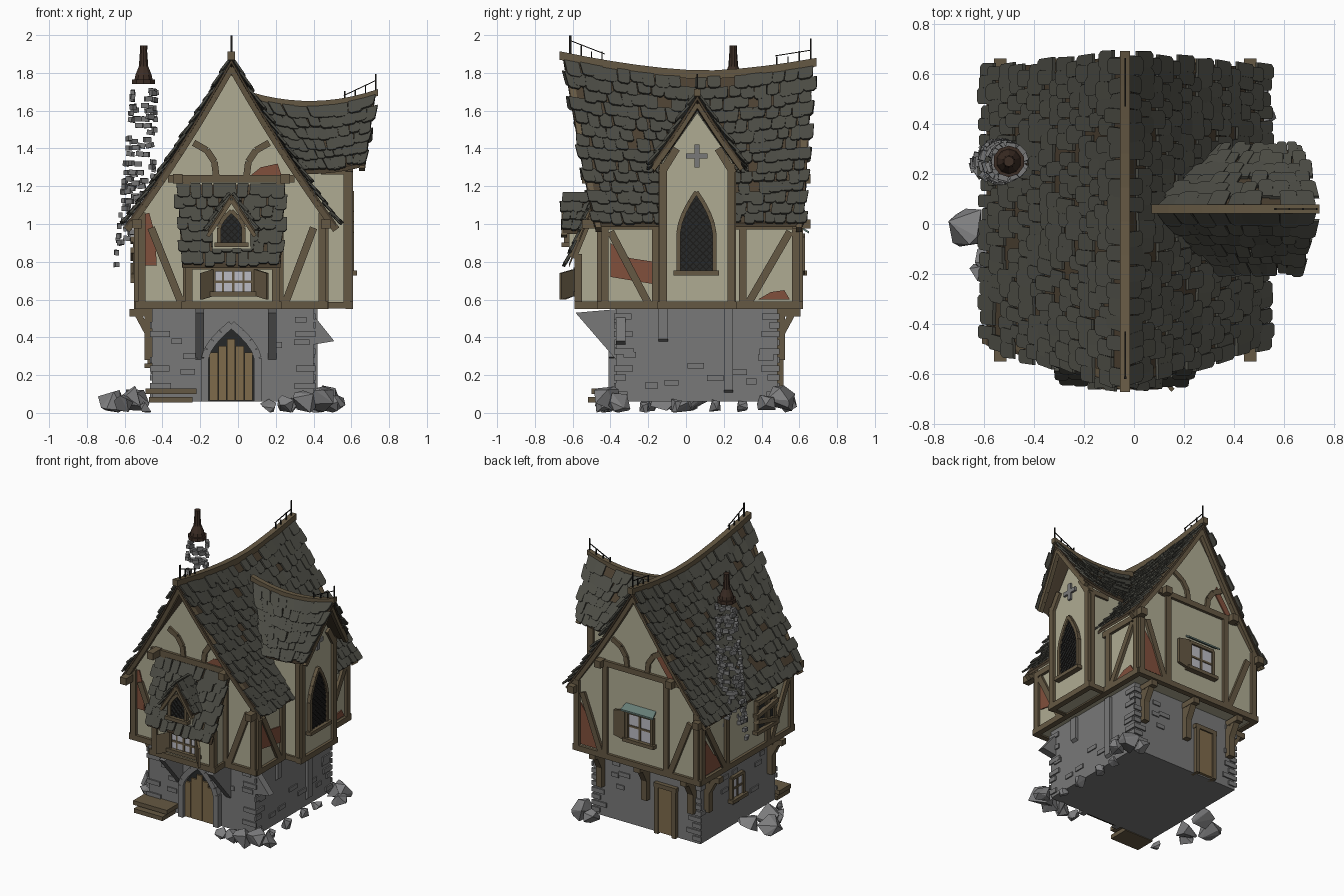
import bpy, bmesh, random
from math import pi, sin, cos
from mathutils import Vector as V, Matrix

if "Cube" in bpy.data.objects:
    bpy.data.objects.remove(bpy.data.objects["Cube"])
random.seed(7)
R = random.uniform
COL = dict(wood=(.13, .098, .056), plaster=(.43, .41, .29), slate=(.07, .07, .057), stone=(.19, .19, .19),
           brick=(.22, .08, .045), dark=(.02, .022, .022), door=(.21, .145, .07), iron=(.012, .011, .01),
           pot=(.045, .026, .018), deck=(.07, .05, .03), pane=(.5, .5, .55), awning=(.13, .2, .18), rock=(.21, .21, .215))
parts = {}

def part(name, col):
    if name not in parts:
        parts[name] = (bmesh.new(), col)
    return parts[name][0]

def slab(bm, pts, d):
    """Polygon extruded by a vector."""
    a = [bm.verts.new(p) for p in pts]
    b = [bm.verts.new(V(p) + V(d)) for p in pts]
    bm.faces.new(a)
    bm.faces.new(b[::-1])
    for i in range(len(a)):
        j = (i + 1) % len(a)
        bm.faces.new((a[i], b[i], b[j], a[j]))

def beam(bm, a, b, n, w, d):
    """Bar from a to b; w across, d along normal n."""
    a, b, n = V(a), V(b), V(n).normalized()
    s = (b - a).cross(n).normalized() * w / 2
    h = n * d / 2
    slab(bm, [a - s - h, a + s - h, a + s + h, a - s + h], b - a)

def box(bm, x0, x1, y0, y1, z0, z1):
    slab(bm, [(x0, y0, z0), (x1, y0, z0), (x1, y1, z0), (x0, y1, z0)], (0, 0, z1 - z0))

def plane(axis, pos):
    """Wall coordinates (u along, v up, o outward) to world."""
    s = 1 if pos > 0 else -1
    if axis == 'x':
        return lambda u, v, o=0: V((pos + s * o, u, v))
    return lambda u, v, o=0: V((u, pos + s * o, v))

def nrm(P):
    return P(0, 0, 1) - P(0, 0, 0)

def bars(bm, P, segs, w=.04, d=.04):
    for u0, v0, u1, v1 in segs:
        beam(bm, P(u0, v0), P(u1, v1), nrm(P), w, d)

def patch(bm, P, pts, d=.008):
    slab(bm, [P(u, v) for u, v in pts], nrm(P) * d)

def arch(c, z0, w, h, spring):
    """Pointed arch outline, starting and ending at the foot."""
    half = [(w / 2 * (1 - (i / 4) ** 1.6), z0 + spring + (h - spring) * i / 4) for i in range(5)]
    pts = [(c - w / 2, z0)] + [(c - x, z) for x, z in half] + [(c + x, z) for x, z in half[-2::-1]]
    return pts + [(c + w / 2, z0)]

def outline(bm, P, pts, w, d):
    bars(bm, P, [(*p, *q) for p, q in zip(pts, pts[1:])], w, d)

# ---- roof surfaces f(u, t): u along the ridge, t down the slope
CX = -.035
def ridge_z(y):
    return 1.775 + .155 * abs(y - .1) ** 1.6

def main_roof(s):
    def f(u, t):
        y = (-.645 + .16 * t) * (1 - u) + (.67 - .05 * t) * u
        z = ridge_z(y)
        return V((CX + s * .555 * t, y, z - (z - 1.005) * (t + .1 * t * (1 - t))))
    return f

def bay_z(x):
    return 1.622 + .48 * (x - .38) ** 2

def bay_roof(s):
    def f(u, t):
        x = (.08 + .26 * t) * (1 - u) + (.725 - .055 * t) * u
        return V((x, .06 + s * .235 * t, bay_z(x) - .335 * (t + .08 * t * (1 - t))))
    return f

def porch_roof(u, t):
    return V((CX + (u - .5) * (.57 - .05 * t), -.45 - .17 * t, 1.21 - .42 * t))

def dormer_roof(s):
    return lambda u, t: V((CX + s * .125 * t, -.65 * (1 - u) - (.45 + .09 * t) * u, 1.16 - .19 * t))

def roof(name, f, rows, cols, holes=.03):
    deck, bm = part(name + "_deck", 'deck'), part(name + "_shingles", 'slate')
    n = 8
    flip = (f(.51, .5) - f(.5, .5)).cross(f(.5, .51) - f(.5, .5)).z < 0
    for i in range(n):
        for j in range(n):
            q = [f((i + a) / n, (j + b) / n) for a, b in ((0, 0), (1, 0), (1, 1), (0, 1))]
            slab(deck, q, (0, 0, -.022))
    for r in range(rows):
        t0 = r / rows
        for c in range(cols + r % 2):
            u = min(max((c + .5 - .5 * (r % 2)) / cols, .2 / cols), 1 - .2 / cols)
            if random.random() < holes or (holes > .03 and sin(u * 17 + 1) * sin(t0 * 11) > .93):
                continue
            u += R(-.12, .12) / cols
            p = f(u, t0)
            du = f(u + .01, t0) - f(u - .01, t0)
            wd = du.length * 50 / cols * R(.84, 1.12)
            dn = f(u, t0 + 1 / rows) - p
            L = dn.length * R(1.05, 1.42)
            a, s = du.normalized(), dn.normalized()
            nn = a.cross(s) * (-1 if flip else 1)
            s = (s + nn * R(.08, .2) + a * R(-.1, .1)).normalized()
            h, k = wd / 2, wd * .2
            o = p + nn * R(.001, .007)
            slab(bm, [o - a * h, o + a * h, o + a * h + s * (L - k), o + a * (h - k) + s * L,
                      o - a * (h - k) + s * L, o - a * h + s * (L - k * R(.6, 1.2))], nn * .013)

def barge(f, u, n, w=.05):
    bm = part("bargeboards", 'wood')
    for i in range(6):
        beam(bm, f(u, i / 6) - V((0, 0, .035)), f(u, (i + 1) / 6) - V((0, 0, .035)), n, w, .03)

for s in (-1, 1):
    roof("main_roof", main_roof(s), 14, 19, .04)
    roof("bay_roof", bay_roof(s), 6, 9)
    roof("dormer_roof", dormer_roof(s), 4, 4, 0)
    for u in (0.02, .98):
        barge(main_roof(s), u, (0, 1, 0), .04)
    barge(bay_roof(s), .96, (1, 0, 0), .025)
    barge(dormer_roof(s), .04, (0, 1, 0), .02)
roof("porch_roof", porch_roof, 7, 9, .02)

# ridge beams follow the sag
bm = part("ridge_beams", 'wood')
for i in range(10):
    y0, y1 = (-.67 + 1.36 * k / 10 for k in (i, i + 1))
    beam(bm, (CX, y0, ridge_z(y0) + .015), (CX, y1, ridge_z(y1) + .015), (0, 0, 1), .04, .045)
    x0, x1 = (.07 + .67 * k / 10 for k in (i, i + 1))
    beam(bm, (x0, .06, bay_z(x0) + .012), (x1, .06, bay_z(x1) + .012), (0, 0, 1), .035, .035)

# iron spikes on the ridge ends
bm = part("ridge_spikes", 'iron')
for k in range(4):
    h = (.125, .07, .05, .06)[k]
    for p in ((CX, -.61 + .055 * k), (CX, .66 - .06 * k), (.73 - .055 * k, .06)):
        z = ridge_z(p[1]) + .02 if p[0] == CX else bay_z(p[0]) + .02
        hh = min(h, 1.998 - z) * (1 if p[0] == CX else .75)
        beam(bm, (*p, z), (p[0], p[1], z + hh), (1, 0, 0), .007, .007)
beam(bm, (CX, -.615, 1.87), (CX, -.615, 1.998), (1, 0, 0), .01, .01)
beam(bm, (CX, -.61, 1.97), (CX, -.43, 1.9), (1, 0, 0), .005, .005)
beam(bm, (CX, .66, 1.92), (CX, .47, 1.89), (1, 0, 0), .005, .005)
beam(bm, (.73, .06, 1.76), (.56, .06, 1.68), (0, 1, 0), .005, .005)

# ---- walls
B = part("stone_base", 'stone')
box(B, -.455, .4, -.37, .485, .06, .56)
W = part("plaster_walls", 'plaster')
gable = lambda y, top, d: slab(W, [(x, y, z) for x, z in ((-.53, .56), (.46, .56), (.46, 1.06), (CX, top), (-.53, 1.06))], (0, d, 0))
gable(-.44, 1.74, 1.03)
gable(-.45, 1.79, .02)
gable(.58, 1.79, .02)
slab(W, [(.3, y, z) for y, z in ((-.13, .56), (.25, .56), (.25, 1.32), (.06, 1.59), (-.13, 1.32))], (.29, 0, 0))
slab(W, [(-.28, y, z) for y, z in ((-.4, .56), (-.57, .56), (-.57, .86), (-.45, 1.17), (-.4, 1.17))], (.49, 0, 0))
slab(W, [(x, -.62, z) for x, z in ((CX - .1, .87), (CX + .1, .87), (CX + .1, 1.0), (CX, 1.13), (CX - .1, 1.0))], (0, .15, 0))
front, back, left, right = plane('y', -.45), plane('y', .6), plane('x', -.53), plane('x', .46)
bay, oriel, dorm = plane('x', .59), plane('y', -.57), plane('y', -.62)
bf, bb, bl, br = plane('y', -.37), plane('y', .485), plane('x', -.455), plane('x', .4)

# ---- timber frame
T = part("timber_frame", 'wood')
for P in (front, back):
    bars(T, P, [(-.545, .57, .475, .57), (-.51, .57, -.51, 1.06), (.445, .57, .445, 1.06), (-.37, 1.24, .3, 1.24),
                (-.27, .57, -.27, 1.24), (.22, .57, .22, 1.24), (-.3, .58, -.46, .98), (.25, .58, .4, .98)])
    for s in (-1, 1):   # curved gable braces
        bars(T, P, [(CX + s * a, b, CX + s * c, d) for a, b, c, d in
                    ((.08, 1.25, .09, 1.33), (.09, 1.33, .13, 1.39), (.13, 1.39, .2, 1.43))], .035, .03)
for P in (left, right):
    bars(T, P, [(-.46, .57, .61, .57), (-.43, .57, -.43, 1.0), (.58, .57, .58, 1.0), (.3, .57, .3, 1.0),
                (-.16, .57, -.16, 1.0), (-.2, .58, -.4, .96), (.33, .58, .55, .96), (-.45, .99, .6, .99)])
bars(T, bay, [(-.15, .57, .27, .57), (-.12, .57, -.12, 1.32), (.24, .57, .24, 1.32), (-.13, 1.27, -.05, 1.4), (.25, 1.27, .17, 1.4)])
for y in (-.13, .25):
    Q = lambda u, v, o=0, y=y: V((u, y + (o if y > 0 else -o), v))
    bars(T, Q, [(.46, .57, .61, .57), (.575, .57, .575, 1.3), (.44, 1.28, .6, 1.28)], .035, .03)
bars(T, oriel, [(-.3, .57, .23, .57), (-.26, .57, -.26, .84), (.2, .57, .2, .84), (-.28, .78, .21, .78)])
for x in (-.28, .21):
    beam(T, (x, -.44, .57), (x, -.59, .57), (1, 0, 0), .04, .03)
    beam(T, (x, -.46, 1.16), (x, -.6, .82), (1, 0, 0), .04, .03)
for y in (-.5, .61):    # purlin ends
    for x, z in ((-.32, 1.24), (.25, 1.24), (-.535, 1.0), (.465, 1.0)):
        beam(T, (x, y - .05, z), (x, y + .05, z), (0, 0, 1), .05, .05)
# wooden corbels under the overhang
C = part("corbels", 'wood')
for P, us in ((bb, (-.4, -.03, .33)), (bl, (-.3, .42))):
    for u in us:
        beam(C, P(u, .28, .02), P(u, .55, .02), nrm(P), .045, .04)
        beam(C, P(u, .42, .02), P(u, .55, .09), nrm(P), .045, .04)
        beam(C, P(u, .53, 0), P(u, .53, .12), (0, 0, 1), .05, .04)
# stone brackets under the porch and bay
K = part("stone_brackets", 'stone')
for x in (-.225, .16):
    slab(K, [(x, -.36, .27), (x, -.36, .55), (x, -.585, .53)], (.045, 0, 0))
slab(K, [(.39, -.37, .53), (.51, -.37, .38), (.39, -.37, .36)], (0, .05, 0))
for y, z in ((-.145, .37), (.2, .1)):
    slab(K, [(.39, y, z), (.39, y, .55), (.42, y, .55), (.42, y, z + .02)], (0, .05, 0))

# ---- exposed brick
K = part("exposed_brick", 'brick')
patch(K, front, [(-.49, .78), (-.43, .78), (-.44, .95), (-.47, 1.06), (-.5, 1.05)])
patch(K, front, [(.07, 1.26), (.23, 1.26), (.21, 1.32), (.12, 1.3)])
patch(K, right, [(-.4, .72), (-.16, .68), (-.17, .8), (-.3, .82), (-.4, .9)])
patch(K, right, [(.38, .6), (.55, .6), (.52, .65), (.45, .64)])
patch(K, back, [(.42, .6), (.2, .6), (.3, .68), (.35, .8), (.42, .9)])
patch(K, back, [(-.28, 1.26), (-.33, 1.26), (-.2, 1.45), (-.18, 1.4)])
patch(K, left, [(.3, .6), (.56, .6), (.54, .85), (.45, .72)])

# ---- windows and doors
def lattice(name, P, c, z0, w, h, frame, col='dark', pointed=True, step=.035):
    pts = arch(c, z0, w, h, h * .5) if pointed else [(c - w/2, z0), (c - w/2, z0 + h), (c + w/2, z0 + h), (c + w/2, z0)]
    patch(part(name + "_glass", col), P, pts, .012)
    F = part(name + "_frame", frame)
    outline(F, P, pts + pts[:1], .022, .05)
    bars(F, P, [(c - w / 2 - .025, z0, c + w / 2 + .025, z0)], .025, .08)
    G = part(name + "_bars", 'iron' if pointed else 'wood')
    if not pointed:
        return bars(G, P, [(c, z0, c, z0 + h), (c - w/2, z0 + h*.5, c + w/2, z0 + h*.5)], .014, .035)
    wide = lambda v: w / 2 if v < h * .5 else w / 2 * (1 - ((v - h * .5) / (h * .5)) ** 1.6)
    for s in (-1, 1):
        for k in range(-12, 24):
            ok = [(s * (v - k * step), v) for v in [h * i / 60 for i in range(61)] if abs(v - k * step) <= wide(v)]
            if len(ok) > 2:
                a, b = ok[0], ok[-1]
                bars(G, P, [(c + a[0], z0 + a[1], c + b[0], z0 + b[1])], .006, .034)

lattice("bay_window", bay, .055, .74, .19, .43, 'wood')
lattice("dormer_window", dorm, CX, .89, .13, .18, 'wood')
lattice("oriel_window", oriel, -.025, .63, .21, .13, 'wood', 'pane', False)
bars(part("oriel_window_bars", 'wood'), oriel, [(-.08, .63, -.08, .76), (.03, .63, .03, .76)], .01, .035)
lattice("back_window", back, -.06, .74, .2, .2, 'wood', 'pane', False)
lattice("left_window", left, -.13, .7, .2, .22, 'wood', 'dark', False)
lattice("base_window", bl, .08, .25, .13, .16, 'wood', 'pane', False)
S = part("shutters", 'wood')
for x0, x1, y1 in ((-.135, -.2, -.65), (.085, .15, -.67)):
    slab(S, [(x0, -.6, .62), (x1, y1, .6), (x1, y1, .74), (x0, -.6, .76)], (.012, .012, 0))
patch(S, lambda u, v, o=0: back(u, v, .01 + o), [(.05, .73), (.14, .75), (.14, .93), (.05, .95)], .02)
slab(part("back_awning", 'awning'), [(-.18, .6, .98), (.06, .6, .98), (.07, .65, .95), (-.19, .65, .95)], (0, 0, .012))
bars(S, left, [(-.25, .72, -.02, .78), (-.25, .86, -.01, .82), (-.24, .92, -.02, .91)], .03, .08)
X = part("stone_cross", 'stone')
bars(X, bay, [(0, 1.36, .115, 1.36), (.058, 1.3, .058, 1.42)], .028, .03)

D = part("front_door", 'door')
patch(part("door_recess", 'dark'), bf, arch(CX, .06, .24, .4, .25), .008)
for i in range(5):
    x, top = -.15 + .046 * i, .39 - abs(i - 2) * .035
    patch(D, bf, [(x, .065), (x + .043, .065), (x + .043, top), (x, top)], .02)
outline(part("door_arch", 'stone'), bf, arch(CX, .06, .28, .41, .23), .04, .08)
patch(part("back_door", 'door'), bb, [(-.25, .07), (-.13, .07), (-.13, .4), (-.25, .4)], .02)
bars(part("back_door_frame", 'wood'), bb, [(-.26, .06, -.26, .42), (-.12, .06, -.12, .42), (-.28, .41, -.1, .41)], .03, .06)
E = part("front_bench", 'wood')
box(E, -.49, -.22, -.5, -.37, .1, .13)
box(E, -.47, -.24, -.52, -.37, .055, .085)

# ---- raised stones on the base, and corner quoins
K = part("wall_stones", 'stone')
for P, a, b in ((bf, -.455, .4), (bb, -.455, .4), (bl, -.37, .485), (br, -.37, .485)):
    for i in range(8):
        u, v, w = R(a + .06, b - .06), R(.1, .5), R(.05, .09)
        if P in (bf, bb) and abs(u - (CX if P is bf else -.19)) < .2:
            continue
        patch(K, P, [(u - w/2, v), (u + w/2, v), (u + w/2, v + .03), (u - w/2, v + .03)], .008)
    for i in range(10):
        w, v = (.1 if i % 2 else .055) * R(.8, 1.1), .08 + i * .046
        if random.random() < .5:
            for e, s in ((a, 1), (b, -1)):
                patch(K, P, [(e - s*.01, v), (e + s*w, v), (e + s*w, v + .032), (e - s*.01, v + .032)], .01)

# ---- crumbling round chimney and its pot
K = part("chimney_stones", 'stone')
for i in range(26):
    z = .8 + i * .036
    r = .092 - .03 * i / 25
    c = V((-.555 + .06 * i / 25, .25, z))
    for k in range(11):
        if random.random() > (.55 if 5 < i < 12 else .36):
            continue
        a = 2 * pi * (k + .5 * (i % 2)) / 11 + R(-.1, .1)
        n = V((cos(a), sin(a), R(-.1, .1)))
        t = V((-sin(a), cos(a), R(-.2, .2)))
        p = c + n * r + V((0, 0, R(-.012, .012)))
        beam(K, p - t * .02, p + t * .02, n, .026, .022)
bm = part("chimney_pot", 'pot')
for z0, z1, r0, r1 in ((1.74, 1.765, .063, .063), (1.765, 1.79, .05, .045), (1.79, 1.835, .045, .026),
                       (1.835, 1.93, .026, .019), (1.925, 1.945, .021, .021)):
    bmesh.ops.create_cone(bm, cap_ends=True, segments=10, radius1=r0, radius2=r1, depth=z1 - z0,
                          matrix=Matrix.Translation((-.5, .25, (z0 + z1) / 2)))

# ---- rubble round the foot
bm = part("rubble", 'rock')
def rock(x, y, s, h=None):
    h = h or s
    vs = []
    for _ in range(11):
        d = V((R(-1, 1), R(-1, 1), R(-1, 1))).normalized()
        vs.append(bm.verts.new((x + d.x * s, y + d.y * s, max(.002, h * .85 + d.z * h))))
    g = bmesh.ops.convex_hull(bm, input=vs)
    loose = {v for v in g['geom_interior'] + g['geom_unused'] if isinstance(v, bmesh.types.BMVert)}
    bmesh.ops.delete(bm, geom=list(loose), context='VERTS')
for q in ((-.66, -.02, .095, .07), (-.56, -.13, .08), (-.54, .06, .08), (-.61, -.2, .055), (.46, .5, .09, .08), (.38, .54, .06),
          (.51, .43, .06), (.44, -.42, .09, .08), (.35, -.45, .07), (.49, -.35, .065), (.26, -.43, .055), (.16, -.42, .045),
          (.42, -.22, .035), (.42, -.05, .045), (.42, .15, .04), (.3, -.4, .05), (-.48, -.36, .04), (.42, .3, .04)):
    rock(*q)

# ---- turn every collected part into an object
mats = {}
for k, c in COL.items():
    mats[k] = bpy.data.materials.new(k)
    mats[k].diffuse_color = (*c, 1)
for name, (bm, col) in parts.items():
    bmesh.ops.recalc_face_normals(bm, faces=bm.faces)
    me = bpy.data.meshes.new(name)
    bm.to_mesh(me)
    bm.free()
    me.materials.append(mats[col])
    bpy.context.collection.objects.link(bpy.data.objects.new(name, me))

for m in bpy.data.materials:
    if m.users and not m.is_grease_pencil:
        m.use_nodes = True
        m.node_tree.nodes["Principled BSDF"].inputs["Base Color"].default_value = m.diffuse_color
